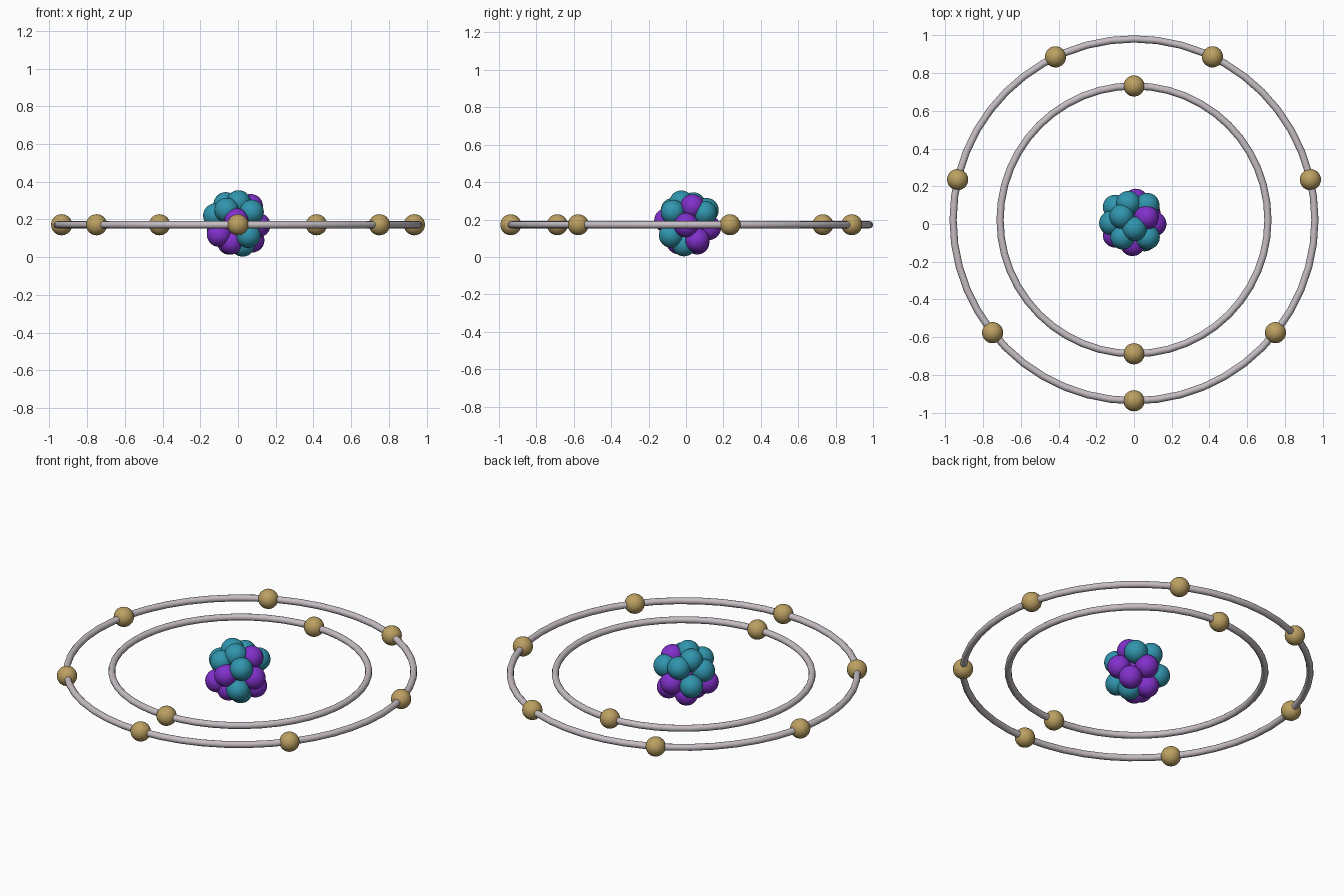
import bpy
from math import sin, cos, radians, tau

if "Cube" in bpy.data.objects:
    bpy.data.objects.remove(bpy.data.objects["Cube"])

CY, CZ = 0.022, 0.172   # centre of the rings


def material(name, rgb):
    m = bpy.data.materials.new(name)
    m.diffuse_color = (*rgb, 1)
    m.use_nodes = True
    m.node_tree.nodes["Principled BSDF"].inputs["Base Color"].default_value = m.diffuse_color
    return m


RING = material("ring_grey", (0.56, 0.51, 0.55))
GOLD = material("electron_gold", (0.50, 0.35, 0.12))
TEAL = material("neutron_teal", (0.03, 0.30, 0.42))
PURPLE = material("proton_purple", (0.22, 0.03, 0.60))


def finish(name, mat):
    ob = bpy.context.object
    ob.name = name
    ob.data.materials.append(mat)
    bpy.ops.object.shade_smooth()
    return ob


def ball(name, loc, r, mat):
    bpy.ops.mesh.primitive_uv_sphere_add(segments=32, ring_count=16, radius=r, location=loc)
    return finish(name, mat)


# orbit rings with evenly spaced electrons
for shell, radius, count in (("inner", 0.71, 2), ("outer", 0.959, 7)):
    bpy.ops.mesh.primitive_torus_add(location=(0, CY, CZ), major_radius=radius,
                                     minor_radius=0.019, major_segments=48, minor_segments=12)
    finish(shell + "_orbit_ring", RING)
    for i in range(count):
        a = radians(-90) + tau * i / count
        ball(f"{shell}_electron_{i + 1}",
             (radius * cos(a), CY + radius * sin(a), CZ), 0.056, GOLD)

# nucleus: packed cluster of neutrons and protons
neutrons = [
    (0.003, -0.025, 0.29), (-0.065, 0.04, 0.28), (-0.06, -0.07, 0.25),
    (0.072, -0.07, 0.24), (0.07, 0.10, 0.235), (-0.03, 0.11, 0.25),
    (-0.12, 0.005, 0.22), (0.055, -0.08, 0.115), (0.025, -0.01, 0.068),
    (-0.10, 0.09, 0.15),
]
protons = [
    (0.067, 0.035, 0.27), (-0.008, -0.105, 0.195), (0.107, 0.0, 0.17),
    (0.075, 0.06, 0.09), (0.01, 0.122, 0.155), (-0.10, -0.06, 0.12),
    (-0.035, -0.04, 0.08), (-0.045, 0.06, 0.078), (0.0, 0.015, 0.175),
]
for name, places, mat in (("neutron", neutrons, TEAL), ("proton", protons, PURPLE)):
    for i, p in enumerate(places):
        ball(f"{name}_{i + 1}", p, 0.065, mat)
